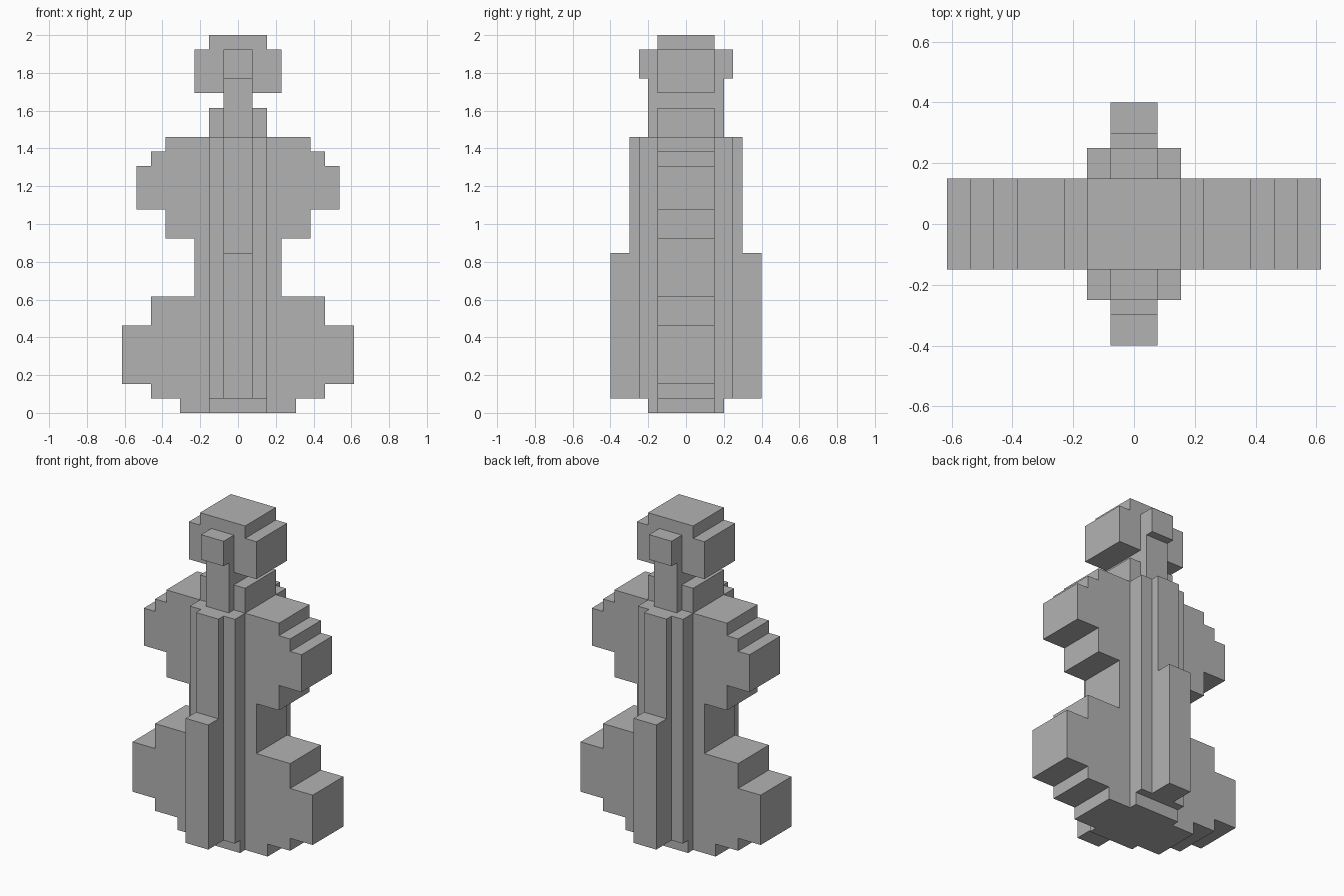
import bpy
import bmesh

cube = bpy.data.objects.get("Cube")
if cube:
    bpy.data.objects.remove(cube, do_unlink=True)

U = 2 / 26  # grid step of the stepped outline

grey = bpy.data.materials.new("plain grey")
grey.use_nodes = True
colour = (0.45, 0.45, 0.45, 1)
grey.diffuse_color = colour
grey.node_tree.nodes["Principled BSDF"].inputs["Base Color"].default_value = colour


def extrude_outline(name, outline, y0, y1):
    """Solid from an x-z outline, running from y0 to y1."""
    bm = bmesh.new()
    face = bm.faces.new([bm.verts.new((x * U, y0, z * U)) for x, z in outline])
    result = bmesh.ops.extrude_face_region(bm, geom=[face])
    moved = [g for g in result["geom"] if isinstance(g, bmesh.types.BMVert)]
    bmesh.ops.translate(bm, vec=(0, y1 - y0, 0), verts=moved)
    bmesh.ops.recalc_face_normals(bm, faces=bm.faces)
    mesh = bpy.data.meshes.new(name)
    bm.to_mesh(mesh)
    bm.free()
    mesh.materials.append(grey)
    obj = bpy.data.objects.new(name, mesh)
    bpy.context.scene.collection.objects.link(obj)
    return obj


# Main slab: (half width, top height) of each step, from the ground up
steps = [(4, 1), (6, 2), (8, 6), (6, 8), (3, 12), (5, 14), (7, 17),
         (6, 18), (5, 19), (2, 21), (1, 22), (3, 25), (2, 26)]
right_edge = []
bottom = 0
for half, top in steps:
    right_edge += [(half, bottom), (half, top)]
    bottom = top
left_edge = [(-x, z) for x, z in reversed(right_edge)]
extrude_outline("body_slab", right_edge + left_edge, -0.15, 0.15)

# Plates stacked on both faces: half width, bottom, top, inner and outer depth
plates = {
    "foot_plate": (2, 0, 1, 0.15, 0.20),
    "wide_rib": (2, 1, 19, 0.15, 0.25),
    "narrow_rib": (1, 1, 19, 0.25, 0.30),
    "lower_ridge": (1, 1, 11, 0.30, 0.40),
    "neck_post": (1, 19, 23, 0.15, 0.20),
    "head_nub": (1, 23, 25, 0.15, 0.25),
}
for name, (w, low, high, inner, outer) in plates.items():
    outline = [(-w, low), (w, low), (w, high), (-w, high)]
    for side, sign in (("front", -1), ("back", 1)):
        extrude_outline(f"{side}_{name}", outline, sign * inner, sign * outer)
